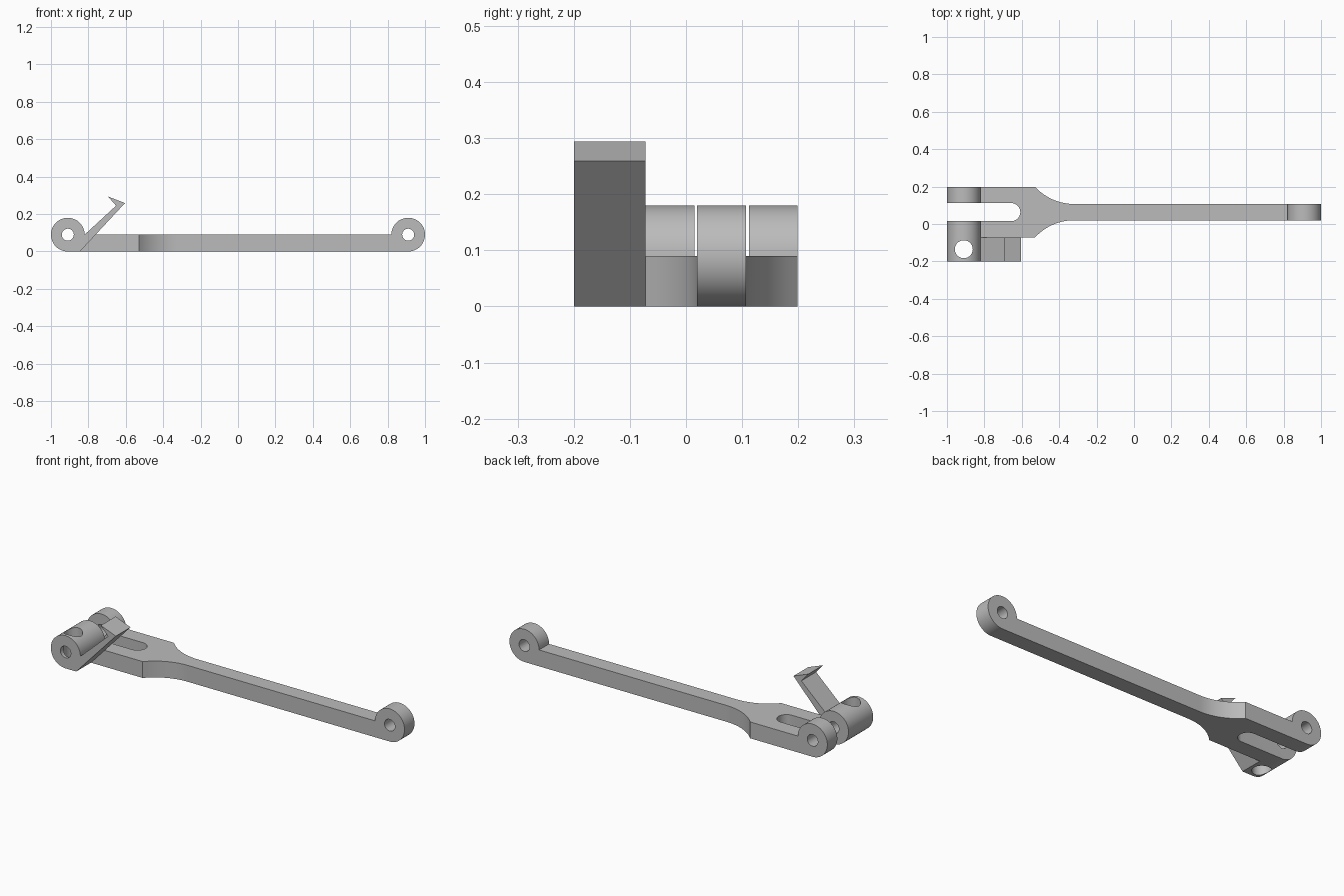
import bpy, bmesh
from math import sin, cos, radians, asin, degrees

if "Cube" in bpy.data.objects:
    bpy.data.objects.remove(bpy.data.objects["Cube"], do_unlink=True)

EYE_X, EYE_R, HOLE_R = 0.91, 0.09, 0.032    # pivot eyes at both ends
MID_Y, ARM_HALF, FORK_HALF = 0.0635, 0.0435, 0.1355
SLOT_R, SLOT_END = 0.0485, -0.608
HOOK_FRONT = -0.2

grey = bpy.data.materials.new("plain grey")
grey.use_nodes = True
colour = (0.5, 0.5, 0.5, 1)
grey.diffuse_color = colour
grey.node_tree.nodes["Principled BSDF"].inputs["Base Color"].default_value = colour


def arc(cx, cy, r, start, end, n=48):
    steps = [radians(start + (end - start) * i / n) for i in range(n + 1)]
    return [(cx + r * cos(a), cy + r * sin(a)) for a in steps]


def prism(name, points, axis, low, high):
    """Extrude a flat outline along y (points are x, z) or z (points are x, y)."""
    place = (lambda u, v, w: (u, w, v)) if axis == "y" else (lambda u, v, w: (u, v, w))
    bm = bmesh.new()
    face = bm.faces.new([bm.verts.new(place(u, v, low)) for u, v in points])
    moved = bmesh.ops.extrude_face_region(bm, geom=[face])["geom"]
    verts = [g for g in moved if isinstance(g, bmesh.types.BMVert)]
    bmesh.ops.translate(bm, verts=verts, vec=place(0, 0, high - low))
    bmesh.ops.recalc_face_normals(bm, faces=bm.faces)
    mesh = bpy.data.meshes.new(name)
    bm.to_mesh(mesh)
    bm.free()
    mesh.materials.append(grey)
    obj = bpy.data.objects.new(name, mesh)
    bpy.context.collection.objects.link(obj)
    return obj


def select_only(obj):
    bpy.ops.object.select_all(action="DESELECT")
    obj.select_set(True)
    bpy.context.view_layer.objects.active = obj


def carve(obj, tool, operation):
    mod = obj.modifiers.new("carve", "BOOLEAN")
    mod.operation, mod.object, mod.solver = operation, tool, "EXACT"
    select_only(obj)
    bpy.ops.object.modifier_apply(modifier=mod.name)
    bpy.data.objects.remove(tool, do_unlink=True)


def drill(obj, x, v, r, axis):
    circle = arc(x, v, r, 0, 360)[:-1]
    carve(obj, prism("drill", circle, axis, -0.5, 0.5), "DIFFERENCE")


# Link: side silhouette with an eye at each end
side = arc(-EYE_X, EYE_R, EYE_R, 0, 270) + arc(EYE_X, EYE_R, EYE_R, 270, 540)
link = prism("forked_link", side, "y", MID_Y - FORK_HALF, MID_Y + FORK_HALF)

# Plan outline: slotted fork, flared neck and slim arm, mirrored about the centre line
neck_x, neck_r = -0.32, 0.284
flare_deg = degrees(asin(0.21 / neck_r))
neck = arc(neck_x, ARM_HALF + neck_r, neck_r, 270 - flare_deg, 270, 20)
wide = FORK_HALF + 0.05
neck[0] = (neck[0][0], FORK_HALF)
half = arc(SLOT_END - SLOT_R, 0, SLOT_R, 0, 90, 16)
half += [(-1.1, SLOT_R), (-1.1, wide), (neck[0][0], wide)] + neck + [(1.1, ARM_HALF)]
mirrored = [(x, -y) for x, y in reversed(half[1:])]
plan = [(x, y + MID_Y) for x, y in half + mirrored]
carve(link, prism("plan", plan, "z", -0.2, 0.4), "INTERSECT")
for x in (-EYE_X, EYE_X):
    drill(link, x, EYE_R, HOLE_R, "y")

# Side barrel with its slanted, barbed latch
barb = [(-0.845, 0), (-0.604, 0.259), (-0.695, 0.294), (-0.652, 0.245)]
latch = prism("barrel_latch", arc(-EYE_X, EYE_R, EYE_R, 0, 270) + barb,
              "y", HOOK_FRONT, MID_Y - FORK_HALF)
drill(latch, -EYE_X, EYE_R, HOLE_R, "y")
drill(latch, -EYE_X, -0.135, 0.048, "z")

# Smooth round surfaces, crisp edges
for obj in (link, latch):
    select_only(obj)
    bpy.ops.object.shade_smooth_by_angle(angle=radians(25))
